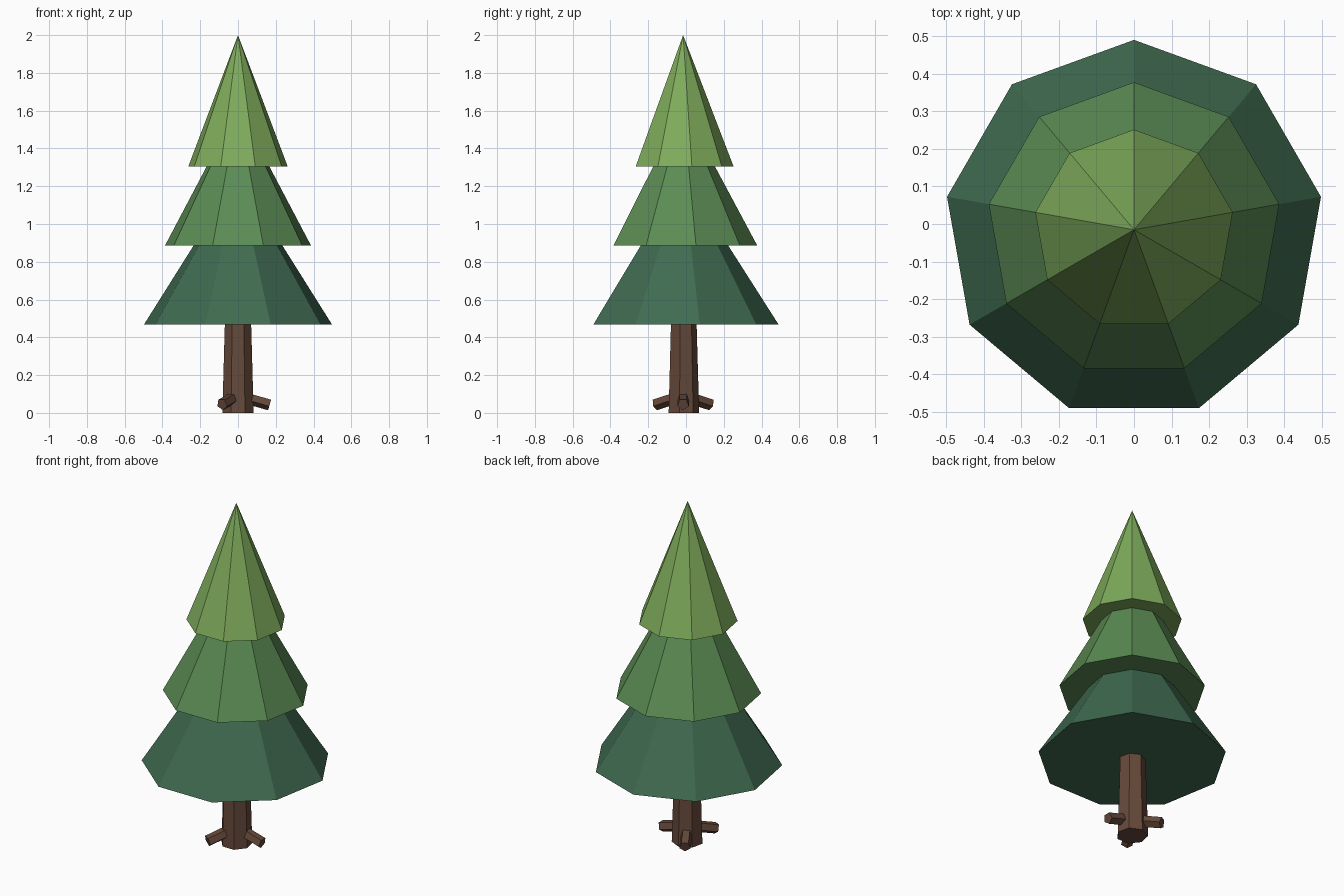
import bpy
from math import radians, cos, sin
from mathutils import Vector

if "Cube" in bpy.data.objects:
    bpy.data.objects.remove(bpy.data.objects["Cube"])

CY = -0.0153  # tree axis; odd-sided tiers are centred by their bounds


def material(name, rgb):
    m = bpy.data.materials.new(name)
    m.diffuse_color = (*rgb, 1)
    m.use_nodes = True
    m.node_tree.nodes["Principled BSDF"].inputs["Base Color"].default_value = m.diffuse_color
    return m


def tapered(name, sides, start, end, r1, r2, mat, up='Y'):
    """Flat-shaded cone or tapered cylinder from start to end."""
    start, end = Vector(start), Vector(end)
    axis = end - start
    bpy.ops.mesh.primitive_cone_add(vertices=sides, radius1=r1, radius2=r2,
                                    depth=axis.length, location=(start + end) / 2)
    ob = bpy.context.object
    ob.name = name
    if abs(axis.x) + abs(axis.y) > 1e-6:
        ob.rotation_euler = axis.to_track_quat('Z', 'Y').to_euler()
        # ridge of the section points downward
        ob.rotation_euler.rotate_axis('Z', radians(180))
    ob.data.materials.append(mat)
    return ob


bark = material("bark", (0.13, 0.066, 0.042))

# Trunk
tapered("trunk", 7, (0, CY, 0), (0, CY, 0.52), 0.085, 0.07, bark)

# Three stubby roots
for i in range(3):
    a = radians(120 * i)
    d = Vector((cos(a), sin(a), 0))
    base = Vector((0, CY, 0))
    tapered(f"root_{i + 1}", 5, base + d * 0.02 + Vector((0, 0, 0.087)),
            base + d * 0.168 + Vector((0, 0, 0.045)), 0.032, 0.032, bark)

# Foliage tiers: name, base height, tip height, radius, colour
tiers = [
    ("lower_foliage", 0.467, 1.26, 0.506, (0.05, 0.145, 0.08)),
    ("middle_foliage", 0.885, 1.62, 0.393, (0.105, 0.26, 0.088)),
    ("upper_foliage", 1.305, 2.0, 0.267, (0.21, 0.41, 0.105)),
]
for name, z0, z1, r, rgb in tiers:
    tapered(name, 9, (0, CY, z0), (0, CY, z1), r, 0, material(name, rgb))
